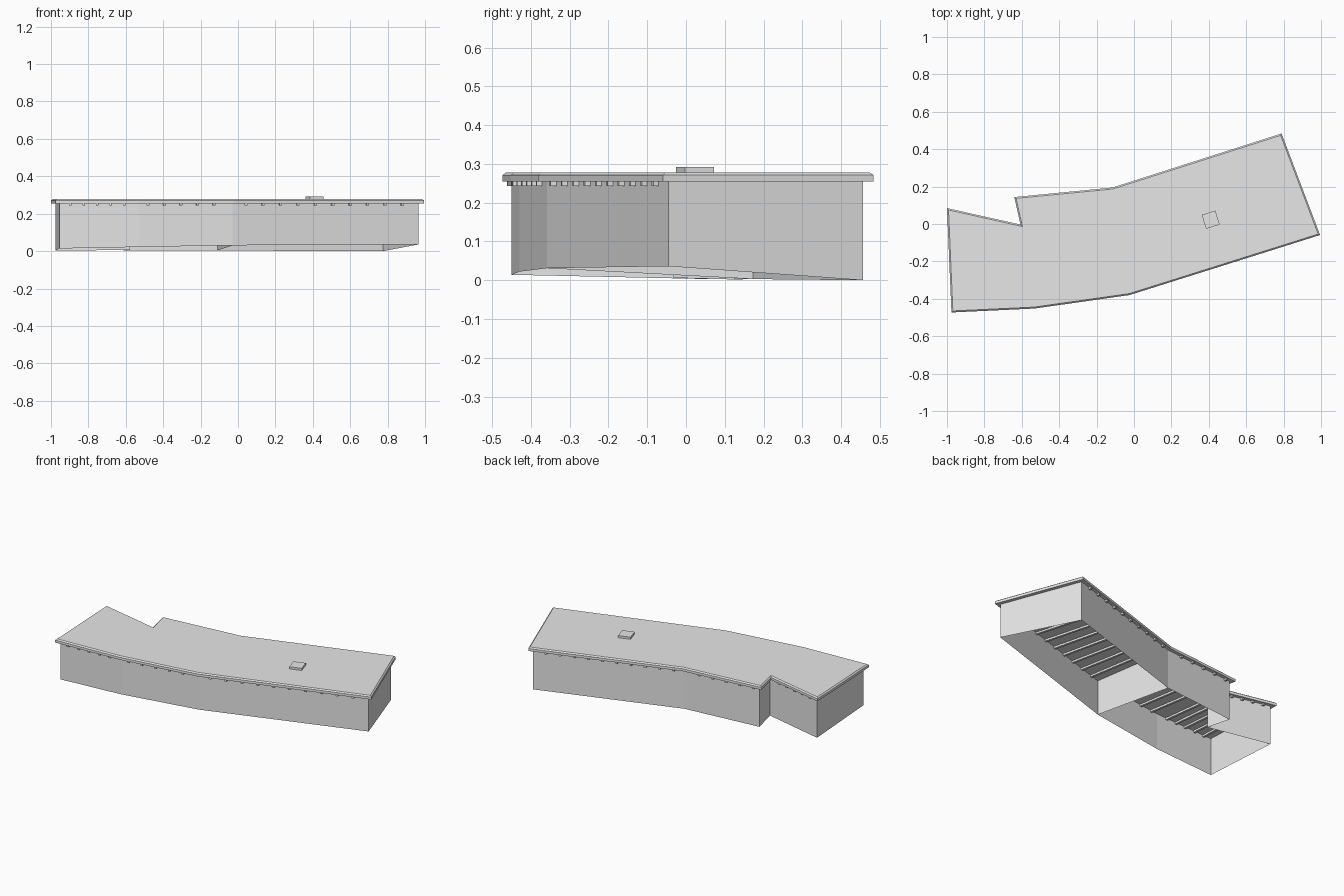
import bpy
from mathutils import Vector

cube = bpy.data.objects.get("Cube")
if cube:
    bpy.data.objects.remove(cube, do_unlink=True)


def material(name, rgb):
    m = bpy.data.materials.new(name)
    m.use_nodes = True
    m.diffuse_color = (*rgb, 1)
    m.node_tree.nodes["Principled BSDF"].inputs["Base Color"].default_value = (*rgb, 1)
    return m


plaster = material("pale grey", (0.8, 0.8, 0.8))


def build(name, verts, faces):
    mesh = bpy.data.meshes.new(name)
    mesh.from_pydata(verts, [], faces)
    mesh.materials.append(plaster)
    mesh.update()
    ob = bpy.data.objects.new(name, mesh)
    bpy.context.collection.objects.link(ob)
    return ob


def inset(points, d):
    """Move every side of a counter-clockwise outline inwards by d."""
    out = []
    for i, p in enumerate(points):
        e0 = (p - points[i - 1]).normalized()
        e1 = (points[(i + 1) % len(points)] - p).normalized()
        n0, n1 = Vector((-e0.y, e0.x)), Vector((-e1.y, e1.x))
        out.append(p + (n0 + n1) * d / (1 + n0.dot(n1)))
    return out


def loft(rings):
    """Side faces between rings of equal length."""
    n = len(rings[0])
    verts = [v for r in rings for v in r]
    faces = [(k * n + i, k * n + (i + 1) % n, (k + 1) * n + (i + 1) % n, (k + 1) * n + i)
             for k in range(len(rings) - 1) for i in range(n)]
    return verts, faces


# Footprint of the eaves, counter-clockwise from the front left end
outline = [Vector(p) for p in (
    (-0.976, -0.473), (-0.532, -0.452), (-0.024, -0.38), (0.995, -0.059), (0.789, 0.484),
    (-0.115, 0.195), (-0.64, 0.144), (-0.607, -0.003), (-1.0, 0.085))]
ground = (0.014, 0.022, 0.031, 0.036, 0.0, 0.003, 0.002, 0.006, 0.003)
EAVE, LIP, TOP = 0.255, 0.271, 0.278

# Flat roof slab with a chamfered upper rim
rings = [[(p.x, p.y, z) for p in inset(outline, d)]
         for d, z in ((0, EAVE), (0, LIP), (0.008, TOP))]
verts, faces = loft(rings)
n = len(outline)
faces += [tuple(reversed(range(n))), tuple(range(2 * n, 3 * n))]
build("roof_slab", verts, faces)

# Thin outer walls that follow the sloping ground
wall = inset(outline, 0.022)
build("outer_walls", *loft([[(p.x, p.y, z) for p, z in zip(wall, ground)],
                            [(p.x, p.y, EAVE) for p in wall]]))

# Partition between the two bends
a, b = wall[2], wall[5]
build("partition_wall", [(a.x, a.y, ground[2]), (b.x, b.y, ground[5]),
                         (b.x, b.y, EAVE), (a.x, a.y, EAVE)], [(0, 1, 2, 3)])


def beam(name, p, q, width, z0, z1):
    """Straight box from p to q."""
    d = (q - p).normalized()
    side = Vector((-d.y, d.x)) * width / 2
    base = [p + side, p - side, q - side, q + side]
    v, f = loft([[(c.x, c.y, z) for c in base] for z in (z0, z1)])
    return build(name, v, f + [(3, 2, 1, 0), (4, 5, 6, 7)])


# Rafters: front side, back side, first position, step, count
bays = (("left", (0, 1), (8, 7), 0.165, 0.166, 5),
        ("middle", (1, 2), (6, 5), 0.102, 0.175, 5),
        ("right", (2, 3), (5, 4), 0.068, 0.0922, 10))
rim = inset(outline, 0.008)
for bay, (f0, f1), (b0, b1), start, step, count in bays:
    for k in range(count):
        t = start + step * k
        beam(f"{bay}_rafter_{k + 1}", rim[f0].lerp(rim[f1], t), rim[b0].lerp(rim[b1], t),
             0.014, 0.243, EAVE)

# Roof hatch, square to the right wing
centre = Vector((0.41, 0.023))
along = (outline[3] - outline[2]).normalized() * 0.038
beam("roof_hatch", centre - along, centre + along, 0.078, TOP - 0.002, 0.292)
